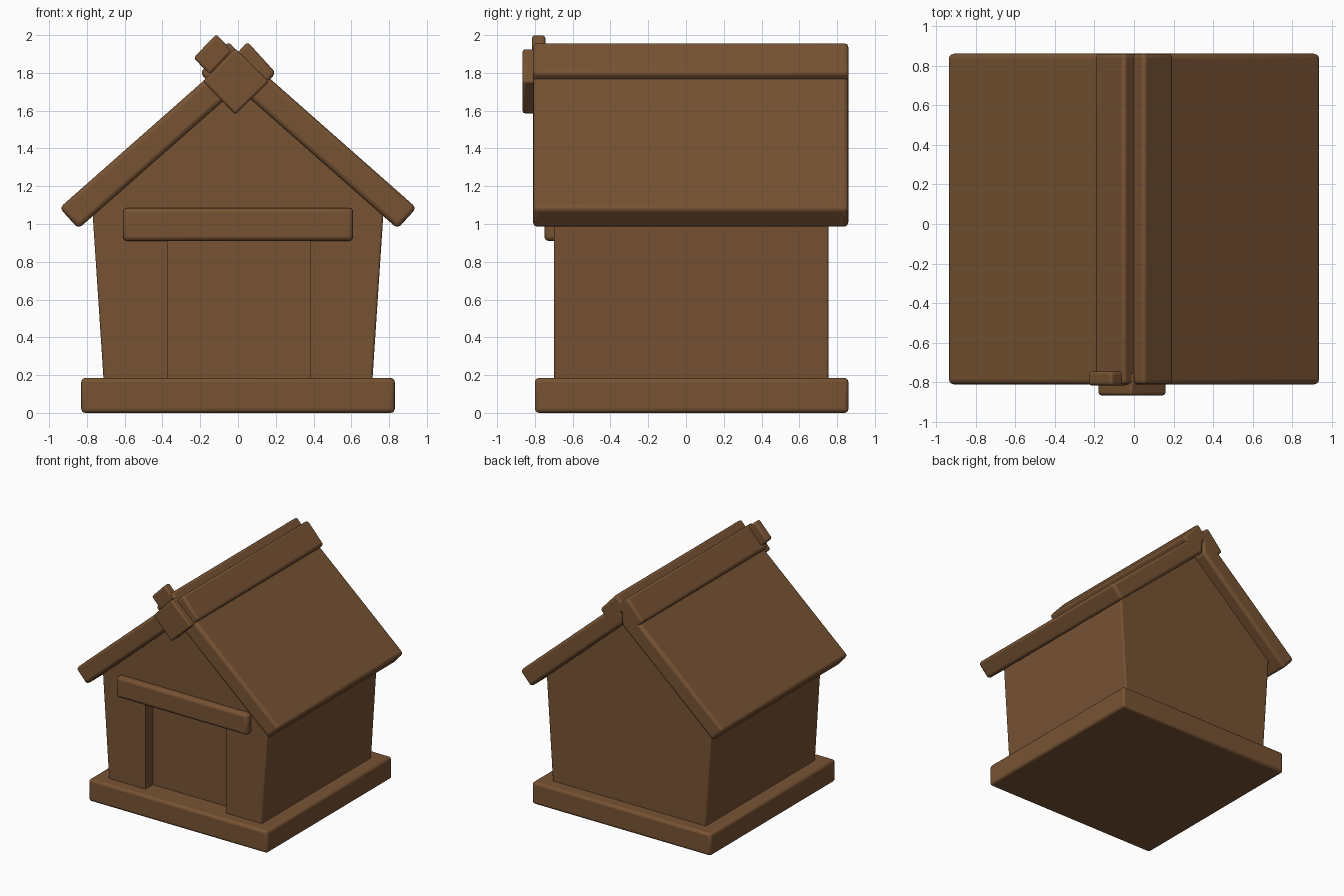
import bpy, bmesh, math

if "Cube" in bpy.data.objects:
    bpy.data.objects.remove(bpy.data.objects["Cube"])

wood = bpy.data.materials.new("brown wood")
wood.diffuse_color = (0.185, 0.086, 0.033, 1)
wood.use_nodes = True
wood.node_tree.nodes["Principled BSDF"].inputs["Base Color"].default_value = wood.diffuse_color


def prism(name, pts, y0, y1, bevel=0.02):
    """Extrude an x/z outline from y0 to y1, with softened edges."""
    bm = bmesh.new()
    face = bm.faces.new([bm.verts.new((x, y0, z)) for x, z in pts])
    ext = bmesh.ops.extrude_face_region(bm, geom=[face])
    for v in ext["geom"]:
        if isinstance(v, bmesh.types.BMVert):
            v.co.y = y1
    bmesh.ops.recalc_face_normals(bm, faces=bm.faces)
    mesh = bpy.data.meshes.new(name)
    bm.to_mesh(mesh)
    bm.free()
    mesh.materials.append(wood)
    ob = bpy.data.objects.new(name, mesh)
    bpy.context.collection.objects.link(ob)
    if bevel:
        mod = ob.modifiers.new("soft edges", "BEVEL")
        mod.width = bevel
        mod.segments = 3
        mod.limit_method = "ANGLE"
        mod.angle_limit = math.radians(30)
        bpy.ops.object.select_all(action="DESELECT")
        ob.select_set(True)
        bpy.context.view_layer.objects.active = ob
        bpy.ops.object.shade_smooth_by_angle(angle=math.radians(40))
    return ob


def rect(x0, x1, z0, z1):
    return [(x0, z0), (x1, z0), (x1, z1), (x0, z1)]


# Base slab
prism("base", rect(-0.83, 0.83, 0, 0.185), -0.80, 0.86, 0.022)

# Flared walls with gables, and a shallow doorway recess
walls = prism("walls", [(-0.71, 0.15), (0.71, 0.15), (0.77, 1.06),
                        (0, 1.76), (-0.77, 1.06)], -0.70, 0.755, 0.012)
cutter = prism("doorway_cutter", rect(-0.37, 0.38, 0.1, 0.95), -0.9, -0.60, 0)
cutter.hide_render = True
cutter.hide_viewport = True
cut = walls.modifiers.new("doorway", "BOOLEAN")
cut.operation = "DIFFERENCE"
cut.object = cutter

# Lintel over the doorway
prism("lintel", rect(-0.61, 0.61, 0.91, 1.085), -0.75, -0.66, 0.025)

# Roof slabs and ridge planks on both sides
for side, s in (("left", -1), ("right", 1)):
    slab = [(0.945, 1.085), (0.845, 0.975), (0, 1.72), (0, 1.83), (0.05, 1.875)]
    plank = [(0.05, 1.965), (0.2, 1.80), (0.11, 1.70), (-0.04, 1.865)]
    prism(side + "_roof", [(s * x, z) for x, z in slab], -0.81, 0.86, 0.025)
    prism(side + "_ridge_plank", [(s * x, z) for x, z in plank], -0.81, 0.86, 0.02)

# Diamond end of the ridge beam and small peg beside it
prism("ridge_beam_end", [(-0.015, 1.58), (0.165, 1.755), (-0.015, 1.93),
                         (-0.185, 1.755)], -0.865, -0.75, 0.014)
prism("ridge_peg", [(-0.115, 2.005), (-0.235, 1.88), (-0.15, 1.79),
                    (-0.03, 1.915)], -0.815, -0.745, 0.015)
